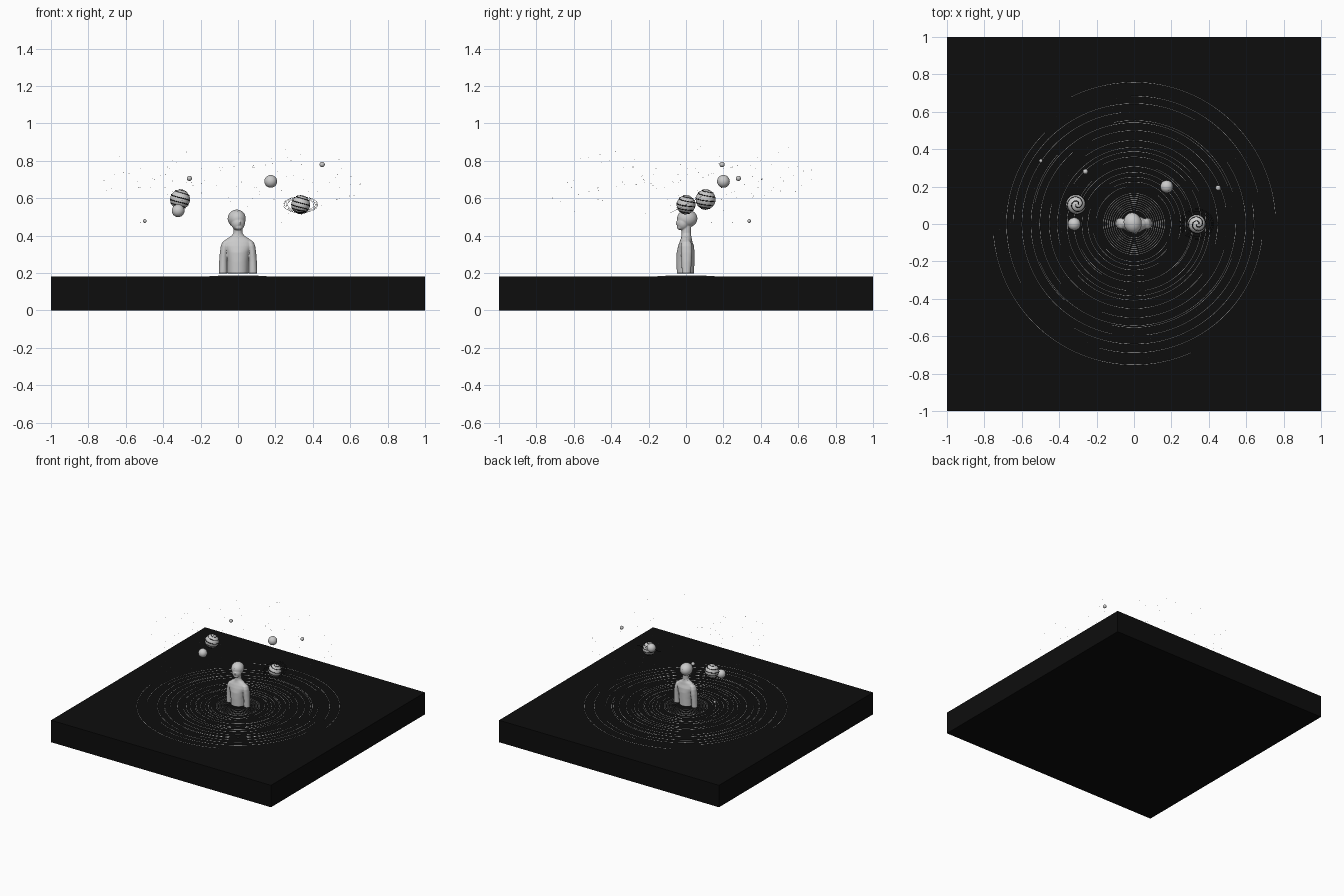
import bpy, bmesh, math, random
from mathutils import Vector, Matrix, Euler

if "Cube" in bpy.data.objects:
    bpy.data.objects.remove(bpy.data.objects["Cube"])

random.seed(7)


def material(name, value):
    m = bpy.data.materials.new(name)
    m.diffuse_color = (value, value, value, 1)
    m.use_nodes = True
    m.node_tree.nodes["Principled BSDF"].inputs["Base Color"].default_value = m.diffuse_color
    return m


BLACK = material("black", 0.004)


def mesh_object(name, bm, mat=None, smooth=True):
    me = bpy.data.meshes.new(name)
    bm.to_mesh(me)
    bm.free()
    for p in me.polygons:
        p.use_smooth = smooth
    ob = bpy.data.objects.new(name, me)
    bpy.context.collection.objects.link(ob)
    if mat:
        me.materials.append(mat)
    return ob


def tubes(name, paths, radius, mat=None, cyclic=False):
    """One curve object with a thin round tube along every path."""
    cu = bpy.data.curves.new(name, "CURVE")
    cu.dimensions = "3D"
    cu.bevel_depth = radius
    cu.bevel_resolution = 0
    cu.use_fill_caps = True
    for pts in paths:
        s = cu.splines.new("POLY")
        s.points.add(len(pts) - 1)
        for q, p in zip(s.points, pts):
            q.co = (*p, 1)
        s.use_cyclic_u = cyclic
    ob = bpy.data.objects.new(name, cu)
    bpy.context.collection.objects.link(ob)
    if mat:
        cu.materials.append(mat)
    return ob


def arc(r, start, sweep, z):
    n = max(12, int(sweep * 20))
    return [(r * math.cos(start + sweep * i / n), r * math.sin(start + sweep * i / n), z)
            for i in range(n + 1)]


def ball(bm, centre, radii, rot=Matrix()):
    m = rot @ Matrix.Translation(centre) @ Matrix.Diagonal((*radii, 1))
    bmesh.ops.create_uvsphere(bm, u_segments=32, v_segments=20, radius=1, matrix=m)


def loft(bm, sections, n=32):
    """Skin through ellipses given as (x, y, z, rx, ry)."""
    rings = [[bm.verts.new((x + rx * math.cos(2 * math.pi * i / n),
                            y + ry * math.sin(2 * math.pi * i / n), z)) for i in range(n)]
             for x, y, z, rx, ry in sections]
    for a, b in zip(rings, rings[1:]):
        for i in range(n):
            bm.faces.new((a[i], a[(i + 1) % n], b[(i + 1) % n], b[i]))
    bm.faces.new(rings[0][::-1])
    bm.faces.new(rings[-1])


# water slab
bm = bmesh.new()
bmesh.ops.create_cube(bm, size=1, matrix=Matrix.Translation((0, 0, 0.09)) @ Matrix.Diagonal((2, 2, 0.18, 1)))
mesh_object("water_slab", bm, BLACK, False)

# human bust: torso with neck, two arms, turned head, fused together
bm = bmesh.new()
loft(bm, [(0, -.003, .198, .053, .046), (0, -.003, .26, .055, .048), (0, -.002, .31, .062, .048),
          (0, 0, .345, .078, .042), (0, 0, .368, .076, .034), (0, .002, .385, .058, .029),
          (0, .002, .398, .035, .026), (0, .002, .412, .025, .025), (0, .002, .46, .024, .026)])
for s in (-1, 1):
    loft(bm, [(s * .080, .002, .198, .023, .024), (s * .079, .003, .26, .022, .027),
              (s * .076, .003, .31, .021, .030), (s * .070, .002, .345, .022, .030),
              (s * .064, .002, .366, .019, .025), (s * .058, .002, .378, .009, .012)])
turn = Matrix.Rotation(math.radians(15), 4, "Z")
ball(bm, (-.005, .008, .491), (.048, .055, .048), turn)
ball(bm, (-.004, -.016, .467), (.037, .034, .040), turn)
ball(bm, (-.004, -.030, .444), (.022, .018, .014), turn)
ball(bm, (-.004, -.048, .468), (.006, .008, .012), turn)
bmesh.ops.recalc_face_normals(bm, faces=bm.faces)
bust = mesh_object("human_bust", bm)
re = bust.modifiers.new("fuse", "REMESH")
re.mode = "VOXEL"
re.voxel_size = 0.0032
re.use_smooth_shade = True
sm = bust.modifiers.new("soften", "SMOOTH")
sm.iterations = 4

# ripples: dense whole rings near the bust, broken arcs further out
near = [arc(.075 + .011 * i, 0, 2 * math.pi, .186 - .0006 * i) for i in range(9)]
tubes("near_ripples", near, .0014)
far = []
for r in (.20, .225, .25, .28, .31, .32, .36, .385, .41, .45, .50, .54, .55, .60, .645, .685, .755):
    count = random.choice((2, 3))
    first = random.random() * 2 * math.pi
    for k in range(count):
        far.append(arc(r + random.uniform(-.004, .004), first + k * 2 * math.pi / count,
                       random.uniform(.55, .95) * 2 * math.pi / count, .1805))
tubes("far_ripples", far, .0013)


def planet(name, centre, radius):
    bm = bmesh.new()
    bmesh.ops.create_uvsphere(bm, u_segments=40, v_segments=24, radius=radius)
    ob = mesh_object(name, bm)
    ob.location = centre
    return ob


def swirls(name, centre, radius, tilt):
    """Dark spiral bands winding from pole to pole."""
    paths = []
    for k in range(2):
        pts = []
        for i in range(161):
            t = i / 160
            lat = math.pi * (.04 + .92 * t)
            lon = k * math.pi + 6 * math.pi * t + .4 * math.sin(9 * t + k)
            pts.append((radius * math.sin(lat) * math.cos(lon),
                        radius * math.sin(lat) * math.sin(lon), radius * math.cos(lat)))
        paths.append(pts)
    ob = tubes(name, paths, .0022, BLACK)
    ob.location = centre
    ob.rotation_euler = (0, tilt, 0)


# planets
planets = {
    "banded_planet": ((-.31, .105, .593), .053),
    "ringed_planet": ((.335, 0, .565), .050),
    "left_moon": ((-.32, 0, .533), .034),
    "right_moon": ((.175, .2, .69), .034),
    "upper_moonlet": ((.45, .193, .78), .014),
    "left_moonlet": ((-.26, .28, .706), .014),
    "low_moonlet": ((-.498, .338, .478), .010),
}
for name, (c, r) in planets.items():
    planet(name, c, r)
swirls("planet_bands", *planets["banded_planet"], .1)
swirls("ringed_planet_bands", *planets["ringed_planet"], .1)

# thin tilted rings
rings = tubes("planet_rings", [arc(r, 0, 2 * math.pi, 0) for r in (.07, .078, .086, .092)], .0008, BLACK)
rings.location = planets["ringed_planet"][0]
rings.rotation_euler = Euler((math.radians(28), 0, 0))

# star dust
bm = bmesh.new()
for _ in range(130):
    a, d = random.random() * 2 * math.pi, random.uniform(.25, .72)
    p = Vector((d * math.cos(a), d * math.sin(a), min(.92, max(.47, random.gauss(.68, .1)))))
    bmesh.ops.create_icosphere(bm, subdivisions=1, radius=random.uniform(.001, .0025),
                               matrix=Matrix.Translation(p))
mesh_object("star_dust", bm)
